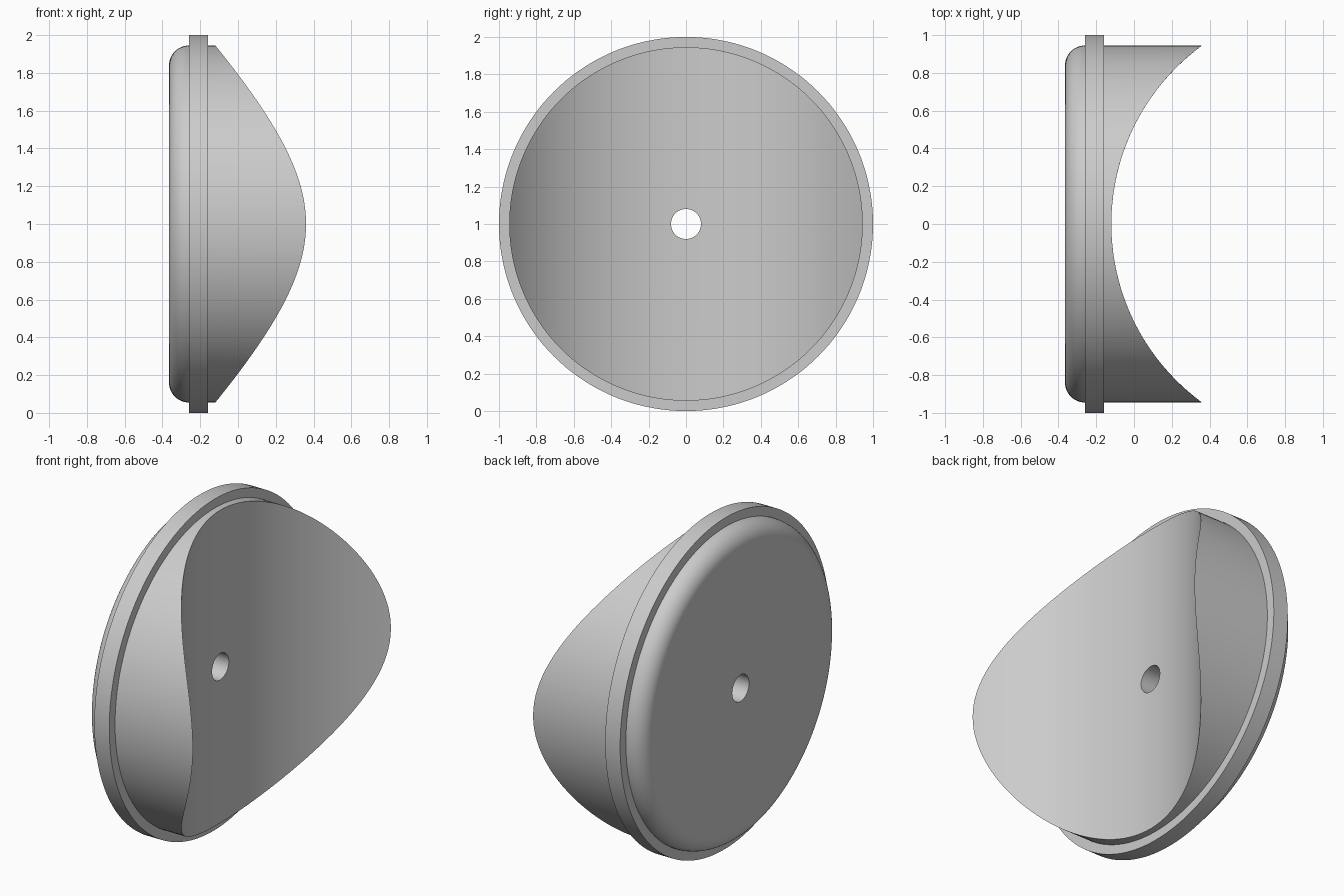
import bpy
import bmesh
from math import cos, sin, sqrt, pi, radians

if "Cube" in bpy.data.objects:
    bpy.data.objects.remove(bpy.data.objects["Cube"], do_unlink=True)

SEGMENTS = 144
BODY_R, FLANGE_R, HOLE_R = 0.945, 1.0, 0.08
BACK_X, FLANGE_BACK, FLANGE_FRONT = -0.365, -0.26, -0.16
FILLET = FLANGE_BACK - BACK_X
SADDLE_R, SADDLE_LOW = 1.17, -0.12


def saddle_x(y):
    """Concave cylindrical seat running along z."""
    return SADDLE_LOW + SADDLE_R - sqrt(SADDLE_R ** 2 - y ** 2)


# Material
grey = bpy.data.materials.new("plain grey")
grey.use_nodes = True
colour = (0.6, 0.6, 0.6, 1)
grey.diffuse_color = colour
grey.node_tree.nodes["Principled BSDF"].inputs["Base Color"].default_value = colour

# Profile as (x, radius): flat back, rounded edge, flange
profile = [(BACK_X, HOLE_R), (BACK_X, BODY_R - FILLET - 0.01)]
for i in range(13):
    a = pi / 2 * i / 12
    profile.append((FLANGE_BACK - FILLET * cos(a), BODY_R - FILLET + FILLET * sin(a)))
profile += [(FLANGE_BACK, FLANGE_R), (FLANGE_FRONT, FLANGE_R), (FLANGE_FRONT, BODY_R)]

# Concave seat: rings from the rim in to the hole, with x following the saddle
RINGS = 28
for i in range(RINGS + 1):
    profile.append((None, BODY_R + (HOLE_R - BODY_R) * i / RINGS))

# Sweep the closed profile around the x axis
bm = bmesh.new()
rings = []
for x, r in profile:
    ring = []
    for s in range(SEGMENTS):
        a = 2 * pi * s / SEGMENTS
        y, z = r * cos(a), r * sin(a)
        ring.append(bm.verts.new((saddle_x(y) if x is None else x, y, z + 1)))
    rings.append(ring)
for i, ring in enumerate(rings):
    after = rings[(i + 1) % len(rings)]
    for s in range(SEGMENTS):
        t = (s + 1) % SEGMENTS
        bm.faces.new((ring[s], ring[t], after[t], after[s]))
bmesh.ops.recalc_face_normals(bm, faces=bm.faces)

mesh = bpy.data.meshes.new("saddle_washer")
bm.to_mesh(mesh)
bm.free()
mesh.materials.append(grey)
washer = bpy.data.objects.new("saddle_washer", mesh)
bpy.context.collection.objects.link(washer)

# Smooth shading with crisp rims
bpy.ops.object.select_all(action="DESELECT")
washer.select_set(True)
bpy.context.view_layer.objects.active = washer
bpy.ops.object.shade_smooth_by_angle(angle=radians(30))
